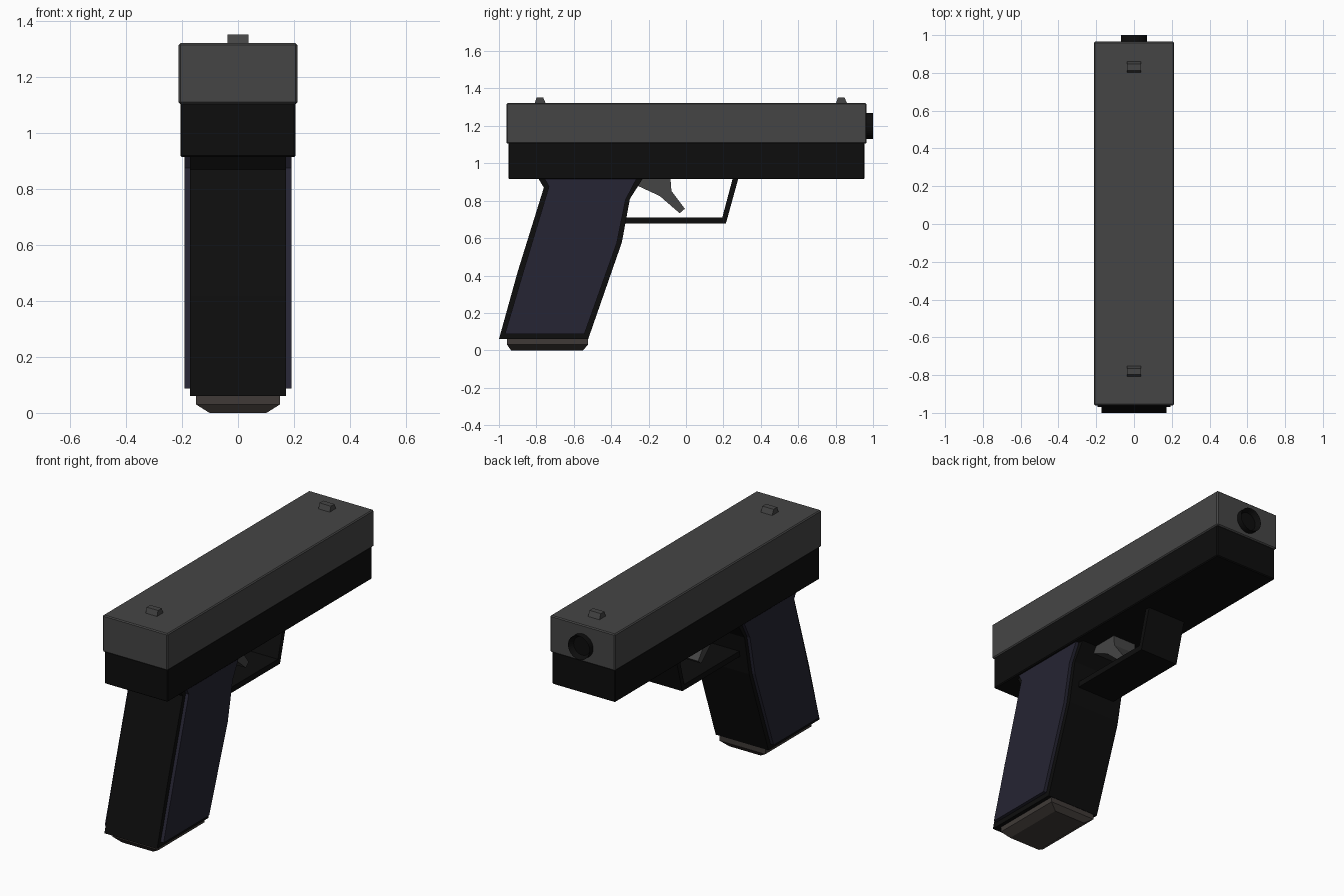
import bpy, bmesh
from mathutils import Matrix, Vector

if "Cube" in bpy.data.objects:
    bpy.data.objects.remove(bpy.data.objects["Cube"])


def material(name, rgb):
    m = bpy.data.materials.new(name)
    m.diffuse_color = (*rgb, 1)
    m.use_nodes = True
    m.node_tree.nodes["Principled BSDF"].inputs["Base Color"].default_value = m.diffuse_color
    return m


STEEL = material("dark_steel", (0.06, 0.06, 0.06))
BLACK = material("black_polymer", (0.004, 0.004, 0.004))
PANEL = material("grip_blue", (0.019, 0.018, 0.033))
BASE = material("magazine_grey", (0.05, 0.042, 0.038))


def finish(name, bm, mat, bevel=0.0):
    bmesh.ops.recalc_face_normals(bm, faces=bm.faces)
    if bevel:
        bmesh.ops.bevel(bm, geom=bm.edges[:], offset=bevel, segments=1, affect='EDGES')
    mesh = bpy.data.meshes.new(name)
    bm.to_mesh(mesh)
    bm.free()
    mesh.materials.append(mat)
    obj = bpy.data.objects.new(name, mesh)
    bpy.context.collection.objects.link(obj)
    return obj


def extrude_side(name, profile, x0, x1, mat, bevel=0.0):
    """Extrude a (y, z) profile along x."""
    bm = bmesh.new()
    face = bm.faces.new([bm.verts.new((x0, y, z)) for y, z in profile])
    ext = bmesh.ops.extrude_face_region(bm, geom=[face])
    verts = [v for v in ext["geom"] if isinstance(v, bmesh.types.BMVert)]
    bmesh.ops.translate(bm, verts=verts, vec=(x1 - x0, 0, 0))
    return finish(name, bm, mat, bevel)


def box(name, half_x, y0, y1, z0, z1, mat, bevel=0.0):
    return extrude_side(name, [(y0, z0), (y1, z0), (y1, z1), (y0, z1)],
                        -half_x, half_x, mat, bevel)


# Upper slide and lower frame
box("slide", 0.212, -0.96, 0.965, 1.105, 1.322, STEEL, 0.006)
box("frame", 0.206, -0.95, 0.955, 0.915, 1.11, BLACK, 0.005)

# Sights
for name, y in (("rear_sight", -0.78), ("front_sight", 0.831)):
    extrude_side(name, [(y - 0.03, 1.318), (y + 0.031, 1.318),
                        (y + 0.016, 1.353), (y - 0.018, 1.353)], -0.037, 0.037, STEEL)

# Barrel end with a recessed bore
bm = bmesh.new()
bmesh.ops.create_cone(bm, cap_ends=True, segments=32, radius1=0.07, radius2=0.07, depth=0.08,
                      matrix=Matrix.Translation((0, 0.96, 1.2)) @ Matrix.Rotation(-1.5707963, 4, 'X'))
cap = max(bm.faces, key=lambda f: f.calc_center_median().y)
bmesh.ops.inset_region(bm, faces=[cap], thickness=0.016)
bmesh.ops.translate(bm, verts=cap.verts[:], vec=(0, -0.03, 0))
finish("barrel", bm, BLACK)

# Grip core and raised side panels
extrude_side("grip", [(-1.0, 0.06), (-0.9, 0.42), (-0.76, 0.87), (-0.79, 0.92), (-0.23, 0.92),
                      (-0.30, 0.81), (-0.343, 0.577), (-0.523, 0.06)], -0.172, 0.172, BLACK)
panel = [(-0.968, 0.088), (-0.87, 0.42), (-0.733, 0.875), (-0.757, 0.92), (-0.263, 0.92),
         (-0.323, 0.805), (-0.37, 0.573), (-0.543, 0.088)]
for side, name in ((1, "grip_panel_right"), (-1, "grip_panel_left")):
    extrude_side(name, panel, side * 0.16, side * 0.192, PANEL)

# Magazine base, tapered at the bottom
bm = bmesh.new()
rings = []
for hx, y0, y1, z in ((0.102, -0.935, -0.55, 0), (0.15, -0.957, -0.525, 0.03),
                      (0.15, -0.957, -0.525, 0.062)):
    rings.append([bm.verts.new(p) for p in ((-hx, y0, z), (hx, y0, z), (hx, y1, z), (-hx, y1, z))])
bm.faces.new(rings[0])
bm.faces.new(rings[-1])
for a, b in zip(rings, rings[1:]):
    for i in range(4):
        j = (i + 1) % 4
        bm.faces.new((a[i], a[j], b[j], b[i]))
finish("magazine_base", bm, BASE)

# Trigger guard and trigger
extrude_side("trigger_guard", [(0.28, 0.92), (0.213, 0.677), (-0.34, 0.677), (-0.34, 0.71),
                               (0.194, 0.71), (0.25, 0.92)], -0.125, 0.125, BLACK)
extrude_side("trigger", [(-0.27, 0.92), (-0.083, 0.92), (-0.078, 0.853), (-0.006, 0.757),
                         (-0.034, 0.733), (-0.14, 0.825), (-0.27, 0.885)], -0.075, 0.075, STEEL)
